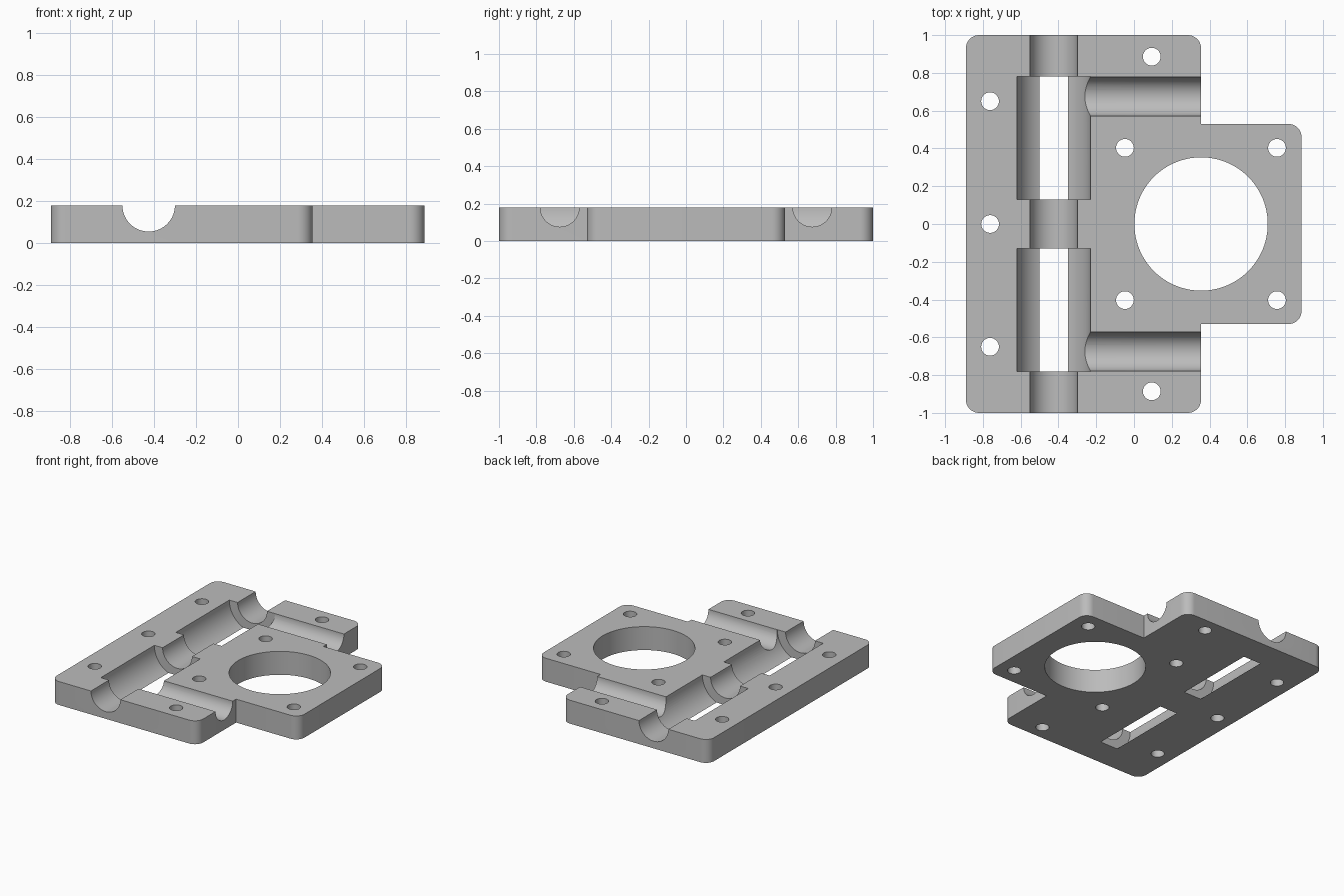
import bpy
import bmesh
from math import sin, cos, pi, radians
from mathutils import Matrix, Vector

cube = bpy.data.objects.get("Cube")
if cube:
    bpy.data.objects.remove(cube, do_unlink=True)

THICK = 0.18       # plate thickness
CORNER = 0.07      # outer corner radius
ROD_X = -0.425     # axis of the long rod channel
STEP_X = 0.355     # where the motor flange steps out

grey = bpy.data.materials.new("light grey")
grey.use_nodes = True
grey.diffuse_color = (0.5, 0.5, 0.5, 1)
grey.node_tree.nodes["Principled BSDF"].inputs["Base Color"].default_value = (0.5, 0.5, 0.5, 1)


def make_object(name, bm):
    mesh = bpy.data.meshes.new(name)
    bmesh.ops.recalc_face_normals(bm, faces=bm.faces)
    bm.to_mesh(mesh)
    bm.free()
    mesh.materials.append(grey)
    obj = bpy.data.objects.new(name, mesh)
    bpy.context.collection.objects.link(obj)
    return obj


def rounded_corner(x, y, start, steps=10):
    """Arc for a convex corner at (x, y), running counter-clockwise from start degrees."""
    a = radians(start + 45)
    cx = x - CORNER * (1 if cos(a) > 0 else -1)
    cy = y - CORNER * (1 if sin(a) > 0 else -1)
    angles = [radians(start) + pi / 2 * i / steps for i in range(steps + 1)]
    return [(cx + CORNER * cos(t), cy + CORNER * sin(t)) for t in angles]


# Plate: rounded outline with a flange stepping out on one side
outline = (rounded_corner(-0.89, -1, 180) + rounded_corner(STEP_X, -1, 270)
           + [(STEP_X, -0.53)]
           + rounded_corner(0.887, -0.53, 270) + rounded_corner(0.887, 0.53, 0)
           + [(STEP_X, 0.53)]
           + rounded_corner(STEP_X, 1, 0) + rounded_corner(-0.89, 1, 90))
bm = bmesh.new()
base = bm.faces.new([bm.verts.new((x, y, 0)) for x, y in outline])
grown = bmesh.ops.extrude_face_region(bm, geom=[base])["geom"]
bmesh.ops.translate(bm, vec=(0, 0, THICK),
                    verts=[v for v in grown if isinstance(v, bmesh.types.BMVert)])
plate = make_object("mounting_plate", bm)


def cut_cylinder(name, start, end, radius, sides):
    """Subtract a cylinder running between two points from the plate."""
    start, end = Vector(start), Vector(end)
    axis = end - start
    bm = bmesh.new()
    bmesh.ops.create_cone(
        bm, cap_ends=True, segments=sides, radius1=radius, radius2=radius, depth=axis.length,
        matrix=Matrix.Translation((start + end) / 2) @ axis.to_track_quat('Z', 'Y').to_matrix().to_4x4())
    cutter = make_object(name + "_cutter", bm)
    cutter.hide_render = True
    mod = plate.modifiers.new(name, 'BOOLEAN')
    mod.operation = 'DIFFERENCE'
    mod.solver = 'EXACT'
    mod.object = cutter
    bpy.context.view_layer.update()
    result = bpy.data.meshes.new_from_object(
        plate.evaluated_get(bpy.context.evaluated_depsgraph_get()))
    plate.modifiers.clear()
    plate.data = result
    bpy.data.objects.remove(cutter, do_unlink=True)


def cut_hole(name, x, y, radius, sides):
    cut_cylinder(name, (x, y, -0.1), (x, y, THICK + 0.1), radius, sides)


# Long rod channel, then wider bearing pockets that break through the underside
cut_cylinder("rod_channel", (ROD_X, -1.1, THICK), (ROD_X, 1.1, THICK), 0.125, 64)
for side in (-1, 1):
    cut_cylinder("bearing_pocket", (ROD_X, side * 0.13, THICK),
                 (ROD_X, side * 0.78, THICK), 0.195, 72)

# Cross channels from the pockets to the edge
for side in (-1, 1):
    cut_cylinder("cross_channel", (ROD_X + 0.05, side * 0.675, THICK),
                 (STEP_X + 0.1, side * 0.675, THICK), 0.104, 56)

# Motor opening and screw holes
cut_hole("motor_opening", STEP_X, 0, 0.353, 96)
cut_hole("screw_hole", -0.762, 0, 0.047, 32)
for side in (-1, 1):
    for x, y in ((-0.762, 0.65), (0.094, 0.886), (-0.048, 0.403), (0.757, 0.403)):
        cut_hole("screw_hole", x, side * y, 0.047, 32)

# Smooth curved walls, keep the machined edges sharp
bpy.ops.object.select_all(action='DESELECT')
plate.select_set(True)
bpy.context.view_layer.objects.active = plate
bpy.ops.object.shade_smooth_by_angle(angle=radians(25))
